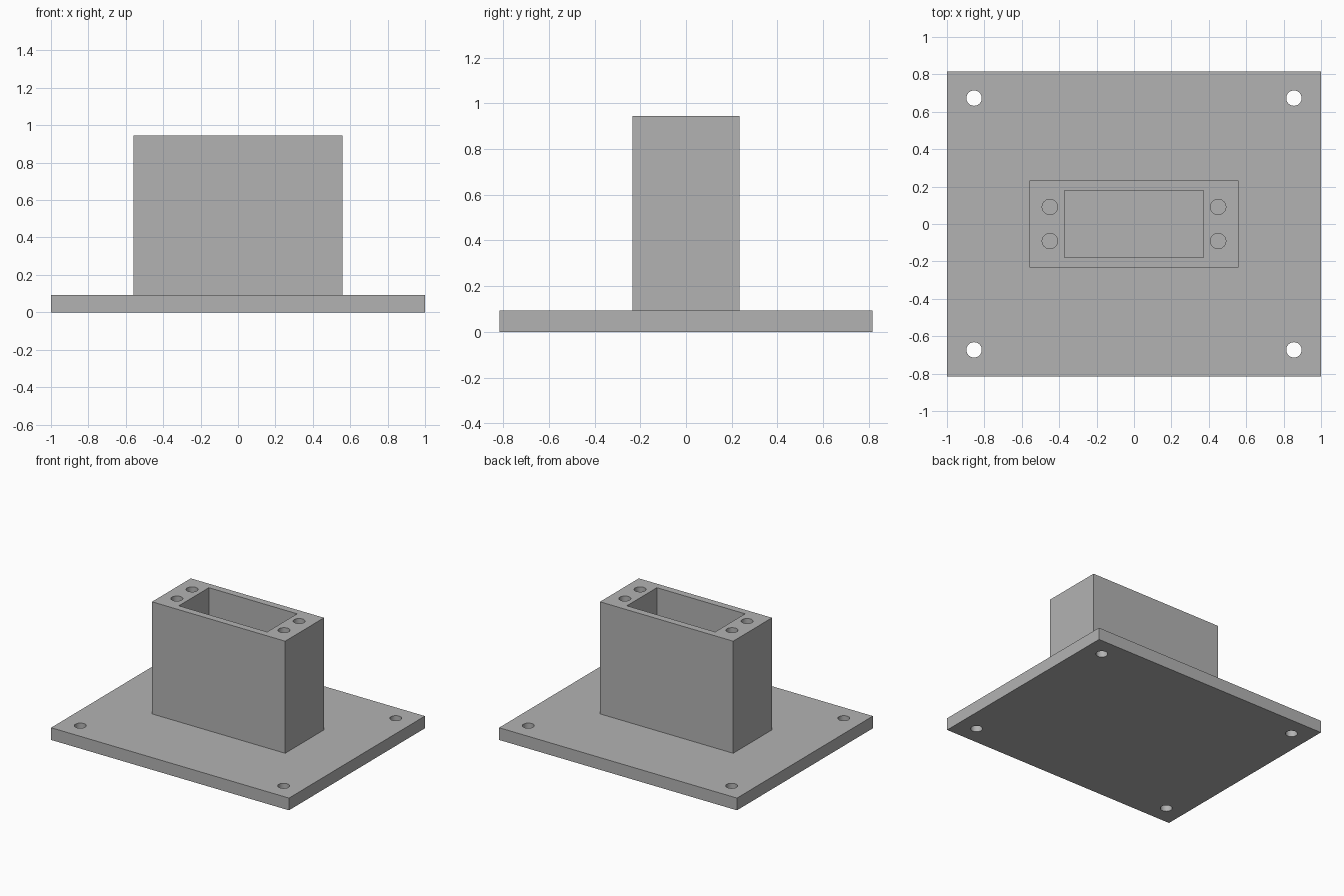
import bpy
import bmesh
from mathutils import Matrix

cube = bpy.data.objects.get("Cube")
if cube:
    bpy.data.objects.remove(cube, do_unlink=True)

PLATE_H, TOP = 0.093, 0.945
HOLE_R = 0.041

grey = bpy.data.materials.new("mid grey")
grey.use_nodes = True
grey.diffuse_color = (0.45, 0.45, 0.45, 1)
grey.node_tree.nodes["Principled BSDF"].inputs["Base Color"].default_value = grey.diffuse_color


def make(name, bm):
    mesh = bpy.data.meshes.new(name)
    bm.to_mesh(mesh)
    bm.free()
    mesh.materials.append(grey)
    ob = bpy.data.objects.new(name, mesh)
    bpy.context.collection.objects.link(ob)
    return ob


def box(name, hx, hy, z0, z1):
    bm = bmesh.new()
    place = Matrix.Translation((0, 0, (z0 + z1) / 2)) @ Matrix.Diagonal((2 * hx, 2 * hy, z1 - z0, 1))
    bmesh.ops.create_cube(bm, size=1, matrix=place)
    return make(name, bm)


def four_pins(name, x, y, z0, z1):
    bm = bmesh.new()
    for sx in (-1, 1):
        for sy in (-1, 1):
            bmesh.ops.create_cone(bm, cap_ends=True, segments=48, radius1=HOLE_R, radius2=HOLE_R,
                                  depth=z1 - z0, matrix=Matrix.Translation((sx * x, sy * y, (z0 + z1) / 2)))
    return make(name, bm)


def cut(ob, cutter):
    # Apply the cut and discard the cutter
    cutter.hide_render = True
    mod = ob.modifiers.new("cut", "BOOLEAN")
    mod.operation = "DIFFERENCE"
    mod.solver = "EXACT"
    mod.object = cutter
    bpy.ops.object.select_all(action="DESELECT")
    bpy.context.view_layer.objects.active = ob
    ob.select_set(True)
    bpy.ops.object.modifier_apply(modifier=mod.name)
    bpy.data.objects.remove(cutter, do_unlink=True)


# Base plate with four through holes
plate = box("base_plate", 1.0, 0.816, 0, PLATE_H)
cut(plate, four_pins("plate_hole_cutter", 0.855, 0.673, -0.1, PLATE_H + 0.1))

# Hollow tower with a rectangular pocket and four screw holes, floored by the plate
tower = box("tower", 0.56, 0.233, PLATE_H, TOP)
cut(tower, box("pocket_cutter", 0.371, 0.18, 0, TOP + 0.1))
cut(tower, four_pins("screw_hole_cutter", 0.45, 0.091, 0, TOP + 0.1))

# Smooth hole walls, sharp edges elsewhere
for ob in (plate, tower):
    bpy.ops.object.select_all(action="DESELECT")
    bpy.context.view_layer.objects.active = ob
    ob.select_set(True)
    bpy.ops.object.shade_smooth_by_angle()
